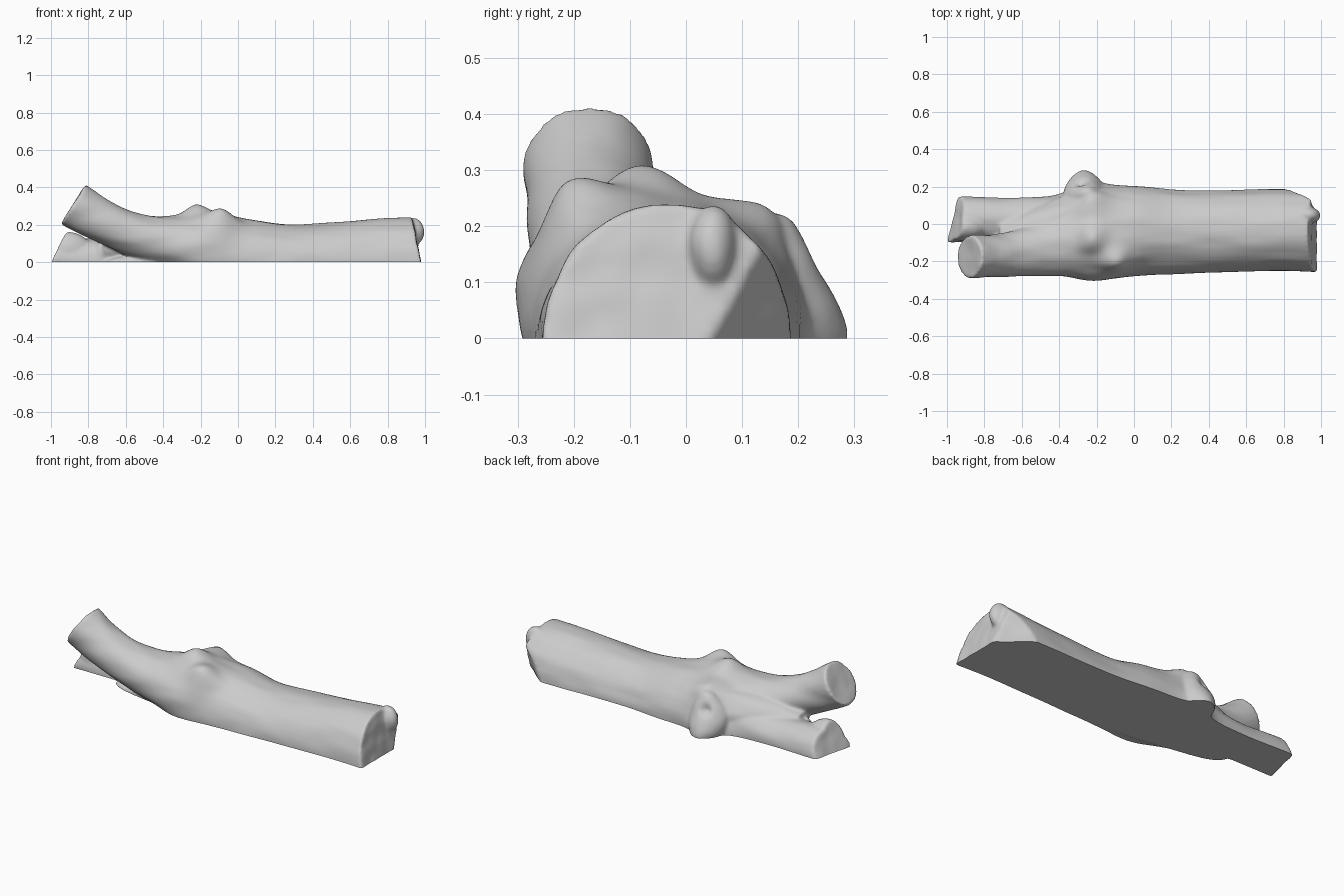
import bpy, bmesh, math
from mathutils import Vector, Matrix, noise

cube = bpy.data.objects.get("Cube")
if cube:
    bpy.data.objects.remove(cube)

wood = bpy.data.materials.new("grey wood")
wood.use_nodes = True
wood.diffuse_color = (0.6, 0.6, 0.6, 1)
bsdf = wood.node_tree.nodes["Principled BSDF"]
bsdf.inputs["Base Color"].default_value = (0.6, 0.6, 0.6, 1)
bsdf.inputs["Roughness"].default_value = 0.9


def spline(a, b, c, d, t):
    return [0.5 * (2 * q + (r - p) * t + (2 * p - 5 * q + 4 * r - s) * t * t
                   + (3 * q - p - 3 * r + s) * t ** 3) for p, q, r, s in zip(a, b, c, d)]


def loft(bm, stations, sides=48, steps=5):
    """Closed tube through stations of x, y, z, half width, half height, tilt."""
    pts = [stations[0]] + stations + [stations[-1]]
    rows = [spline(*pts[i:i + 4], k / steps)
            for i in range(len(stations) - 1) for k in range(steps)]
    rows.append(stations[-1])
    rings = []
    for x, y, z, w, h, tilt in rows:
        up = Vector((math.sin(math.radians(tilt)), 0, math.cos(math.radians(tilt))))
        ring = []
        for k in range(sides):
            a = math.tau * k / sides
            ring.append(bm.verts.new(Vector((x, y + w * math.cos(a), z)) + up * h * math.sin(a)))
        rings.append(ring)
    for r, s in zip(rings, rings[1:]):
        for k in range(sides):
            n = (k + 1) % sides
            bm.faces.new((r[k], r[n], s[n], s[k]))
    bm.faces.new(rings[0])
    bm.faces.new(rings[-1])
    bmesh.ops.recalc_face_normals(bm, faces=bm.faces)


def cut(bm, point, normal):
    """Slice away everything on the normal side and close the hole."""
    geom = bm.verts[:] + bm.edges[:] + bm.faces[:]
    res = bmesh.ops.bisect_plane(bm, geom=geom, plane_co=point, plane_no=normal,
                                 clear_outer=True)
    edges = [e for e in res["geom_cut"] if isinstance(e, bmesh.types.BMEdge)]
    bmesh.ops.holes_fill(bm, edges=edges, sides=0)
    bmesh.ops.recalc_face_normals(bm, faces=bm.faces)


def blob(bm, centre, radii):
    m = Matrix.Translation(centre) @ Matrix.Diagonal((*radii, 1))
    bmesh.ops.create_uvsphere(bm, u_segments=24, v_segments=16, radius=1, matrix=m)


def swell(bm, centre, push, size):
    """Raise a soft knot around a point of the bark."""
    centre, push = Vector(centre), Vector(push)
    for v in bm.verts:
        v.co += push * math.exp(-(v.co - centre).length_squared / size ** 2)


bm = bmesh.new()

# lower branch, lying on the ground, with a ridge and a slanted broken tip
loft(bm, [
    (-0.1, 0.04, 0, 0.15, 0.18, 0),
    (-0.4, 0.02, 0.01, 0.135, 0.14, 0),
    (-0.65, 0.02, 0.01, 0.12, 0.115, 0),
    (-0.9, 0.025, 0.01, 0.122, 0.115, 0),
    (-1.08, 0.02, 0.01, 0.122, 0.11, 0)])
blob(bm, (-0.91, -0.02, 0.06), (0.13, 0.07, 0.1))
cut(bm, (-0.985, -0.04, 0), (-1, 0.25, 0.4))

# trunk, rising into the upper branch
loft(bm, [
    (1.04, -0.035, 0, 0.225, 0.245, 0),
    (0.8, -0.032, 0, 0.22, 0.237, 0),
    (0.5, -0.038, 0, 0.218, 0.212, 0),
    (0.25, -0.044, 0, 0.224, 0.203, 0),
    (0, -0.038, 0.01, 0.241, 0.228, 0),
    (-0.2, -0.048, 0.05, 0.245, 0.205, 3),
    (-0.36, -0.09, 0.10, 0.19, 0.15, 10),
    (-0.52, -0.135, 0.137, 0.143, 0.122, 20),
    (-0.7, -0.165, 0.205, 0.116, 0.114, 30),
    (-0.88, -0.175, 0.31, 0.115, 0.125, 32)])

# sawn end and broken back corner
cut(bm, (0.978, 0, 0), (1, 0, 0.19))
cut(bm, (0.91, 0.14, 0.1), (0.11, 0.13, -0.05))

# web filling the fork
loft(bm, [
    (-0.2, 0.01, 0.08, 0.17, 0.13, 0),
    (-0.36, 0.01, 0.08, 0.14, 0.125, 0),
    (-0.52, -0.02, 0.08, 0.115, 0.105, 0),
    (-0.72, -0.045, 0.075, 0.07, 0.065, 0)])

# side stub, ground ledge, small prop and knob on the sawn end
for centre, radii in (
        ((-0.26, 0.14, 0.06), (0.12, 0.1, 0.12)),
        ((-0.37, -0.11, 0), (0.34, 0.1, 0.045)),
        ((-0.73, -0.07, 0.04), (0.035, 0.03, 0.07)),
        ((0.935, 0.047, 0.163), (0.062, 0.043, 0.075))):
    blob(bm, centre, radii)

mesh = bpy.data.meshes.new("log")
bm.to_mesh(mesh)
bm.free()
log = bpy.data.objects.new("forked_log", mesh)
bpy.context.collection.objects.link(log)

# fuse the parts into one skin
remesh = log.modifiers.new("fuse", "REMESH")
remesh.mode = "VOXEL"
remesh.voxel_size = 0.0075
soften = log.modifiers.new("soften", "SMOOTH")
soften.factor = 0.5
soften.iterations = 14
dg = bpy.context.evaluated_depsgraph_get()
fused = bpy.data.meshes.new_from_object(log.evaluated_get(dg))
log.modifiers.clear()

bm = bmesh.new()
bm.from_mesh(fused)

# knots: crown, front shoulder, front flank, back shoulder, flared foot, hollow
swell(bm, (-0.22, -0.08, 0.26), (0, 0, 0.058), 0.075)
swell(bm, (-0.09, -0.18, 0.2), (0, -0.025, 0.07), 0.09)
swell(bm, (-0.2, -0.26, 0.12), (0, -0.014, 0.012), 0.13)
swell(bm, (-0.24, 0.13, 0.19), (0, 0.025, 0.045), 0.09)
swell(bm, (-0.27, 0.22, -0.02), (0, 0.065, 0), 0.1)
swell(bm, (-0.28, 0.22, 0.14), (0, -0.02, -0.01), 0.03)

# gentle lumps along the grain, then the flat underside
bm.normal_update()
moves = [(v, v.normal * 0.005 * noise.noise(Vector((v.co.x * 5, v.co.y * 14, v.co.z * 14))))
         for v in bm.verts]
for v, d in moves:
    v.co += d
cut(bm, (0, 0, 0), (0, 0, -1))
bm.to_mesh(fused)
bm.free()
log.data = fused
bpy.data.meshes.remove(mesh)
fused.name = "forked_log"
fused.materials.clear()
fused.materials.append(wood)

bpy.ops.object.select_all(action="DESELECT")
log.select_set(True)
bpy.context.view_layer.objects.active = log
bpy.ops.object.shade_smooth_by_angle(angle=math.radians(55))
